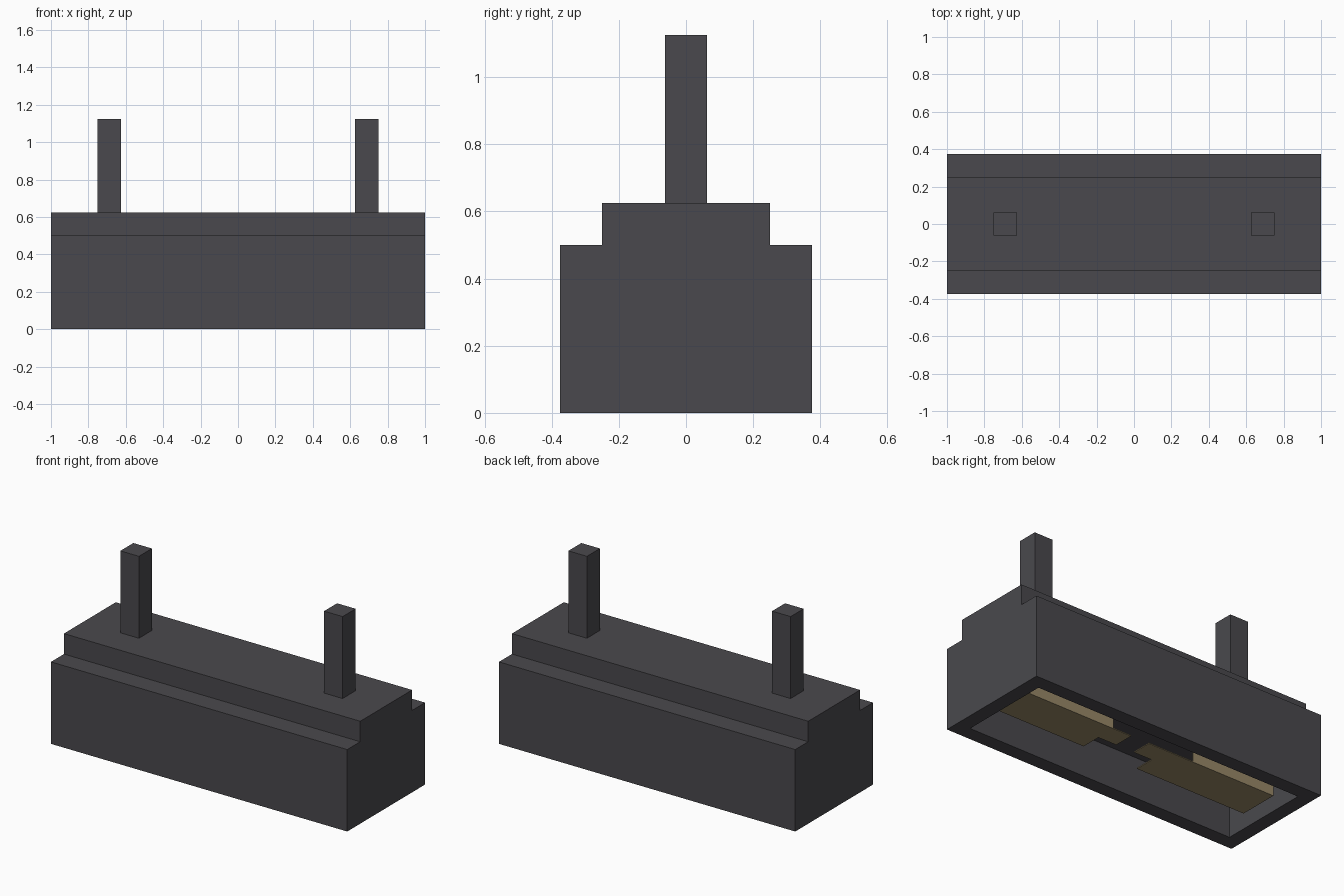
import bpy, bmesh
from mathutils import Vector

if "Cube" in bpy.data.objects:
    bpy.data.objects.remove(bpy.data.objects["Cube"])


def material(name, rgb):
    m = bpy.data.materials.new(name)
    m.diffuse_color = (*rgb, 1.0)
    m.use_nodes = True
    m.node_tree.nodes["Principled BSDF"].inputs["Base Color"].default_value = m.diffuse_color
    return m


DARK = material("dark_metal", (0.068, 0.066, 0.074))
TAN = material("tan_tube", (0.31, 0.245, 0.135))


def box(name, x, y, z, mat, recess=None):
    """Box from axis ranges; recess = (rim width, depth) hollows the underside."""
    bm = bmesh.new()
    bmesh.ops.create_cube(bm, size=1)
    for v in bm.verts:
        v.co = Vector([r[0] if c < 0 else r[1] for c, r in zip(v.co, (x, y, z))])
    bm.normal_update()
    if recess:
        floor = [f for f in bm.faces if f.normal.z < -0.5]
        bmesh.ops.inset_region(bm, faces=floor, thickness=recess[0])
        new = bmesh.ops.extrude_face_region(bm, geom=floor)["geom"]
        bmesh.ops.delete(bm, geom=floor, context='FACES')
        for v in new:
            if isinstance(v, bmesh.types.BMVert):
                v.co.z += recess[1]
        bmesh.ops.recalc_face_normals(bm, faces=bm.faces)
    me = bpy.data.meshes.new(name)
    bm.to_mesh(me)
    bm.free()
    me.materials.append(mat)
    ob = bpy.data.objects.new(name, me)
    bpy.context.collection.objects.link(ob)
    return ob


# Housing, hollow underneath, with a narrower cap
box("housing", (-1, 1), (-0.375, 0.375), (0, 0.5), DARK, recess=(0.125, 0.25))
box("top_cap", (-1, 1), (-0.25, 0.25), (0.5, 0.625), DARK)

# Hanging posts
for side, x0 in (("left", -0.75), ("right", 0.625)):
    box(side + "_post", (x0, x0 + 0.125), (-0.0625, 0.0625), (0.625, 1.125), DARK)

# Broken light tube: thin shell with a jagged gap in the middle
T, END, LOW, TOP = 0.006, 0.875, 0.0625, 0.25
shell = {
    "front_bottom": ((-0.125, 0.25), (-0.125, 0), (LOW, LOW + T)),
    "back_bottom": ((0, 0.125), (0, 0.125), (LOW, LOW + T)),
    "front_side": ((-0.31, 0.25), (-0.125, -0.125 + T), (LOW + T, TOP)),
    "back_side": ((-0.31, 0.25), (0.125 - T, 0.125), (LOW + T, TOP)),
}
for part, (gap, y, z) in shell.items():
    box("left_tube_" + part, (-END, gap[0]), y, z, TAN)
    box("right_tube_" + part, (gap[1], END), y, z, TAN)
